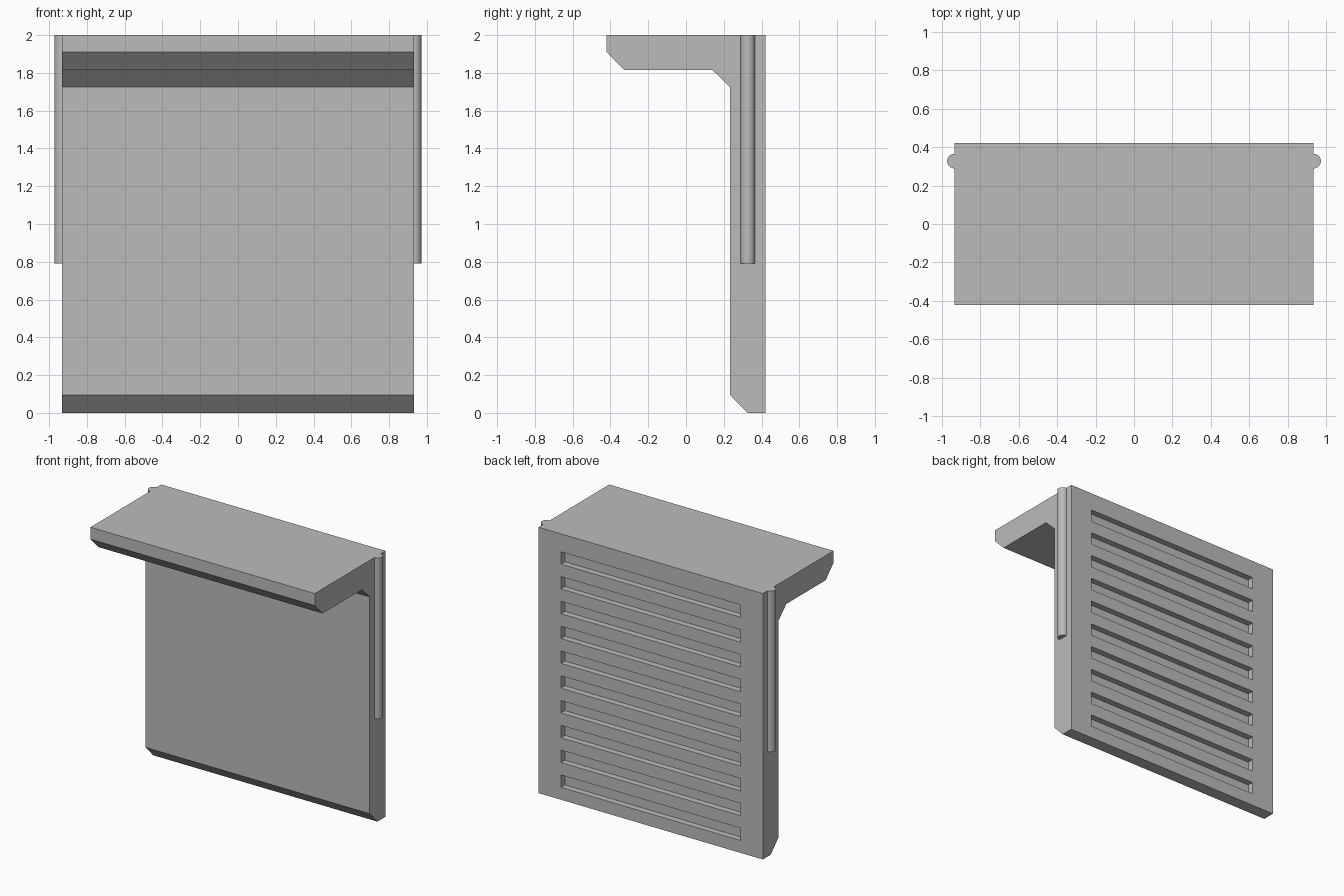
import bpy
import bmesh
from math import sin, cos, pi
from mathutils import Vector

cube = bpy.data.objects.get("Cube")
if cube:
    bpy.data.objects.remove(cube, do_unlink=True)

HALF_WIDTH = 0.933
BACK = 0.42
TOP = 2.0

grey = bpy.data.materials.new("plain grey")
grey.use_nodes = True
colour = (0.5, 0.5, 0.5, 1)
grey.diffuse_color = colour
grey.node_tree.nodes["Principled BSDF"].inputs["Base Color"].default_value = colour


def finish(name, bm):
    """Turn a bmesh into a grey object."""
    bmesh.ops.recalc_face_normals(bm, faces=bm.faces)
    mesh = bpy.data.meshes.new(name)
    bm.to_mesh(mesh)
    bm.free()
    mesh.materials.append(grey)
    obj = bpy.data.objects.new(name, mesh)
    bpy.context.collection.objects.link(obj)
    return obj


def extrude(name, outline, travel):
    """Sweep a closed outline along a straight vector."""
    bm = bmesh.new()
    face = bm.faces.new([bm.verts.new(p) for p in outline])
    swept = bmesh.ops.extrude_face_region(bm, geom=[face])["geom"]
    verts = [v for v in swept if isinstance(v, bmesh.types.BMVert)]
    bmesh.ops.translate(bm, verts=verts, vec=travel)
    return finish(name, bm)


# Upright panel and overhanging shelf, one chamfered side profile
profile = [(-BACK, TOP), (-BACK, 1.91), (-0.327, 1.815), (0.14, 1.815),
           (0.233, 1.725), (0.233, 0.095), (0.325, 0), (BACK, 0), (BACK, TOP)]
panel = extrude("slotted_panel", [(-HALF_WIDTH, y, z) for y, z in profile],
                Vector((2 * HALF_WIDTH, 0, 0)))

# Ten horizontal slots cut into the back
SLOT_HALF, SLOT_DEPTH, SLOT_HEIGHT, PITCH = 0.746, 0.047, 0.093, 0.1865
bm = bmesh.new()
for i in range(10):
    box = bmesh.ops.create_cube(bm, size=1)["verts"]
    bmesh.ops.scale(bm, verts=box, vec=(2 * SLOT_HALF, 2 * SLOT_DEPTH, SLOT_HEIGHT))
    bmesh.ops.translate(bm, verts=box, vec=(0, BACK, 0.14 + i * PITCH))
cutter = finish("slot_cutter", bm)
cutter.hide_render = True

cut = panel.modifiers.new("slots", 'BOOLEAN')
cut.operation = 'DIFFERENCE'
cut.solver = 'EXACT'
cut.object = cutter
bpy.context.view_layer.objects.active = panel
bpy.ops.object.modifier_apply(modifier=cut.name)
bpy.data.objects.remove(cutter, do_unlink=True)

# Half-round rail on each side, ending part way down
RADIUS, RAIL_BOTTOM, SEGMENTS = 0.038, 0.79, 24
for side, label in ((1, "left"), (-1, "right")):
    angles = [pi * i / SEGMENTS - pi / 2 for i in range(SEGMENTS + 1)]
    outline = [(side * (HALF_WIDTH + RADIUS * cos(a)), 0.327 + RADIUS * sin(a), RAIL_BOTTOM)
               for a in angles]
    rail = extrude(label + "_rail", outline, Vector((0, 0, TOP - RAIL_BOTTOM)))
    bpy.ops.object.select_all(action='DESELECT')
    rail.select_set(True)
    bpy.context.view_layer.objects.active = rail
    bpy.ops.object.shade_smooth_by_angle(angle=pi / 6)
